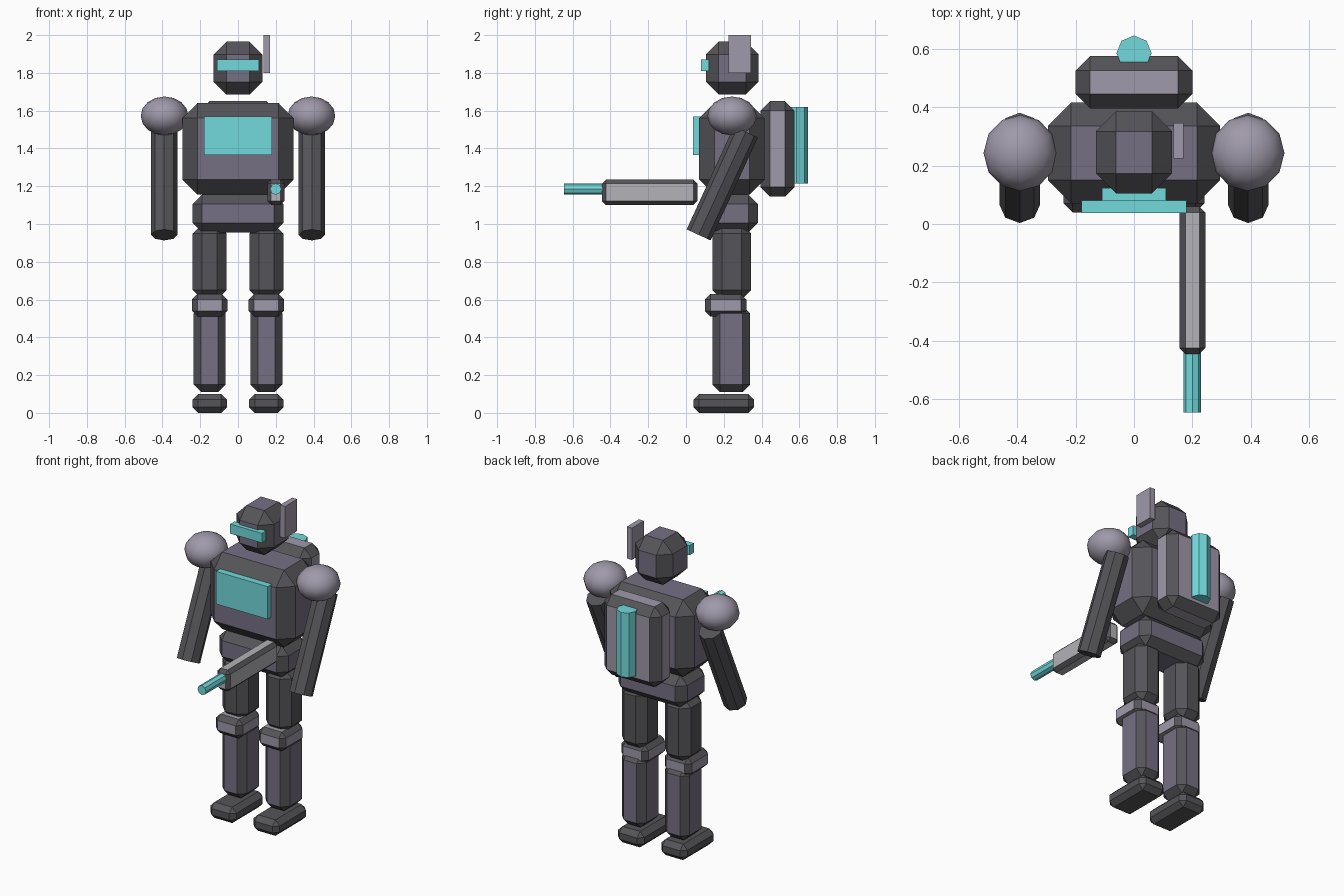
import bpy, bmesh, math
from mathutils import Matrix, Vector

if "Cube" in bpy.data.objects:
    bpy.data.objects.remove(bpy.data.objects["Cube"])


def material(name, rgb):
    m = bpy.data.materials.new(name)
    m.diffuse_color = (*rgb, 1)
    m.use_nodes = True
    m.node_tree.nodes["Principled BSDF"].inputs["Base Color"].default_value = m.diffuse_color
    return m


DARK = material("dark_frame", (0.09, 0.09, 0.10))
PLATE = material("purple_plate", (0.18, 0.16, 0.23))
PALE = material("pale_plate", (0.35, 0.32, 0.40))
STEEL = material("steel", (0.45, 0.45, 0.48))
GLOW = material("cyan_glow", (0.17, 0.70, 0.72))


def finish(bm, name, mats):
    bmesh.ops.recalc_face_normals(bm, faces=bm.faces[:])
    me = bpy.data.meshes.new(name)
    bm.to_mesh(me)
    bm.free()
    for m in mats:
        me.materials.append(m)
    ob = bpy.data.objects.new(name, me)
    bpy.context.collection.objects.link(ob)
    return ob


def box(name, x, y, z, mat, bevel=0):
    """Box from (min, max) ranges; chamfer faces take the dark frame colour."""
    bm = bmesh.new()
    bmesh.ops.create_cube(bm, size=1)
    for v in bm.verts:
        v.co = Vector([(r[0] + r[1]) / 2 + c * (r[1] - r[0])
                       for c, r in zip(v.co, (x, y, z))])
    if bevel:
        bmesh.ops.bevel(bm, geom=bm.edges[:], offset=bevel, segments=1,
                        affect='EDGES', profile=0.5)
        bm.normal_update()
        for f in bm.faces:
            f.material_index = 0 if max(abs(c) for c in f.normal) > 0.99 else 1
    return finish(bm, name, [mat, DARK])


def rod(name, loc, radius, length, mat, tilt=0):
    """Eight-sided cylinder, tilted about the x axis."""
    bm = bmesh.new()
    bmesh.ops.create_cone(bm, cap_ends=True, segments=8, radius1=radius,
                          radius2=radius, depth=length,
                          matrix=Matrix.Translation(loc) @ Matrix.Rotation(tilt, 4, 'X'))
    return finish(bm, name, [mat])


# Head, visor and ear antenna
box("head", (-0.13, 0.13), (0.105, 0.385), (1.685, 1.965), PLATE, 0.068)
box("visor", (-0.11, 0.11), (0.08, 0.123), (1.81, 1.87), GLOW)
box("antenna", (0.135, 0.17), (0.225, 0.345), (1.80, 2.0), PALE)

# Torso, chest panel and pelvis
box("torso", (-0.295, 0.295), (0.07, 0.415), (1.155, 1.64), PLATE, 0.08)
box("chest_panel", (-0.18, 0.18), (0.038, 0.08), (1.365, 1.57), GLOW)
box("pelvis", (-0.24, 0.24), (0.11, 0.38), (0.955, 1.155), PLATE, 0.05)

# Backpack with glowing power cell
box("backpack", (-0.2, 0.2), (0.395, 0.575), (1.145, 1.65), PALE, 0.05)
rod("power_cell", (0, 0.585, 1.418), 0.06, 0.405, GLOW)

# Rifle and barrel
box("rifle", (0.155, 0.245), (-0.445, 0.06), (1.10, 1.235), STEEL, 0.021)
rod("rifle_barrel", (0.2, -0.54, 1.185), 0.03, 0.21, GLOW, math.pi / 2)

# Limbs on both sides
for side, s in (("left", -1), ("right", 1)):
    def span(half, c=0.15):
        return (s * c - half, s * c + half)

    # Flattened shoulder ball and slanted arm
    bm = bmesh.new()
    bmesh.ops.create_uvsphere(bm, u_segments=12, v_segments=8, radius=1,
                              matrix=Matrix.Translation((s * 0.389, 0.243, 1.572))
                              @ Matrix.Diagonal((0.126, 0.13, 0.103, 1)))
    ball = finish(bm, side + "_shoulder", [PALE])
    for p in ball.data.polygons:
        p.use_smooth = True
    rod(side + "_arm", (s * 0.391, 0.192, 1.215), 0.07, 0.6, DARK, -0.43)

    # Leg
    box(side + "_thigh", span(0.09), (0.14, 0.345), (0.60, 1.0), DARK, 0.05)
    box(side + "_knee", span(0.094), (0.10, 0.32), (0.51, 0.63), PALE, 0.03)
    box(side + "_shin", span(0.085), (0.14, 0.34), (0.11, 0.565), PLATE, 0.04)
    box(side + "_foot", span(0.091), (0.04, 0.36), (0.0, 0.10), DARK, 0.03)
